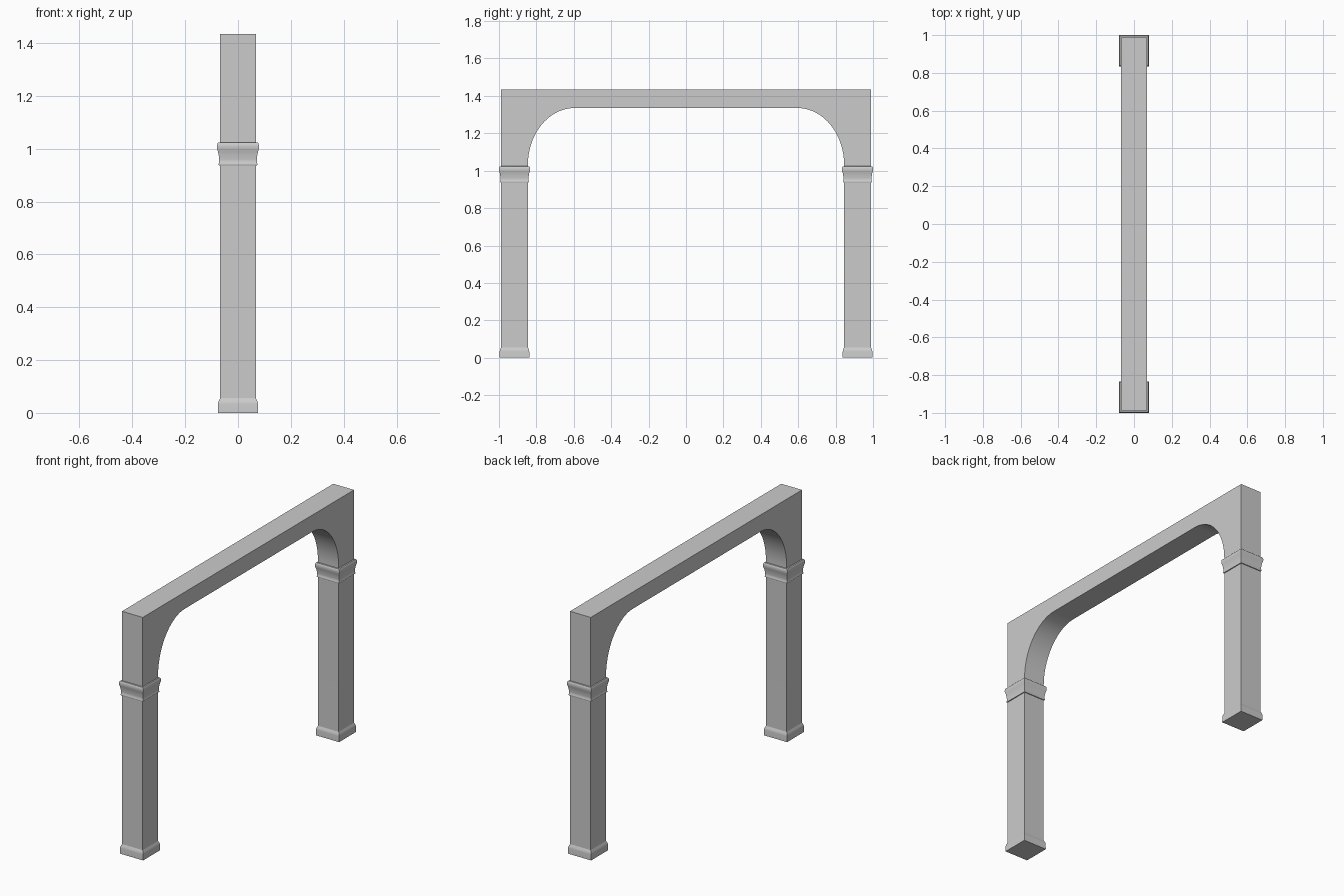
import bpy, bmesh
from math import sin, cos, pi, radians

if "Cube" in bpy.data.objects:
    bpy.data.objects.remove(bpy.data.objects["Cube"])

HX, HY, CY = 0.068, 0.0715, 0.917      # pillar half sizes and pillar centre
OUT, INN = CY + HY, CY - HY            # outer and inner pillar faces
TOP, SOFFIT, SPRING = 1.434, 1.335, 1.03
ARC_W, ARC_STEPS = 0.25, 20


def finish(name, bm, angle):
    bmesh.ops.recalc_face_normals(bm, faces=bm.faces)
    mesh = bpy.data.meshes.new(name)
    bm.to_mesh(mesh)
    bm.free()
    obj = bpy.data.objects.new(name, mesh)
    bpy.context.collection.objects.link(obj)
    bpy.ops.object.select_all(action='DESELECT')
    obj.select_set(True)
    bpy.context.view_layer.objects.active = obj
    bpy.ops.object.shade_smooth_by_angle(angle=radians(angle))
    return obj


def moulding(name, cy, profile):
    """Square collar round a pillar; profile holds (offset, z) pairs."""
    bm = bmesh.new()
    rings = [[bm.verts.new((sx * (HX + o), cy + sy * (HY + o), z))
              for sx, sy in ((-1, -1), (1, -1), (1, 1), (-1, 1))]
             for o, z in profile]
    for a, b in zip(rings, rings[1:]):
        for i in range(4):
            j = (i + 1) % 4
            bm.faces.new((a[i], a[j], b[j], b[i]))
    bm.faces.new(rings[0])
    bm.faces.new(rings[-1])
    return finish(name, bm, 40)


# Arched frame: pillars and lintel as one outline, extruded along x
arc = [(INN - ARC_W * (1 - cos(t)), SPRING + (SOFFIT - SPRING) * sin(t))
       for t in (i / ARC_STEPS * pi / 2 for i in range(ARC_STEPS + 1))]
half = [(OUT, TOP), (OUT, 0.02), (INN, 0.02)] + arc
outline = half + [(-y, z) for y, z in reversed(half)]
bm = bmesh.new()
face = bm.faces.new([bm.verts.new((-HX, y, z)) for y, z in outline])
ext = bmesh.ops.extrude_face_region(bm, geom=[face])
bmesh.ops.translate(bm, vec=(2 * HX, 0, 0),
                    verts=[v for v in ext['geom'] if isinstance(v, bmesh.types.BMVert)])
finish("arched_frame", bm, 30)

# Capitals and plinths on both pillars
CAPITAL = [(0, .936), (.004, .937), (.0055, .940), (.0055, .943), (.003, .947),
           (.0035, .960), (.005, .975), (.0075, .988), (.0105, .998),
           (.0115, 1.004), (.0115, 1.012), (.010, 1.019), (.007, 1.023), (0, 1.024)]
PLINTH = [(.008, 0), (.0075, .034), (.0068, .039), (.005, .044), (.003, .049), (0, .056)]
for side, s in (("front", -1), ("back", 1)):
    moulding(side + "_capital", s * CY, CAPITAL)
    moulding(side + "_plinth", s * CY, PLINTH)
